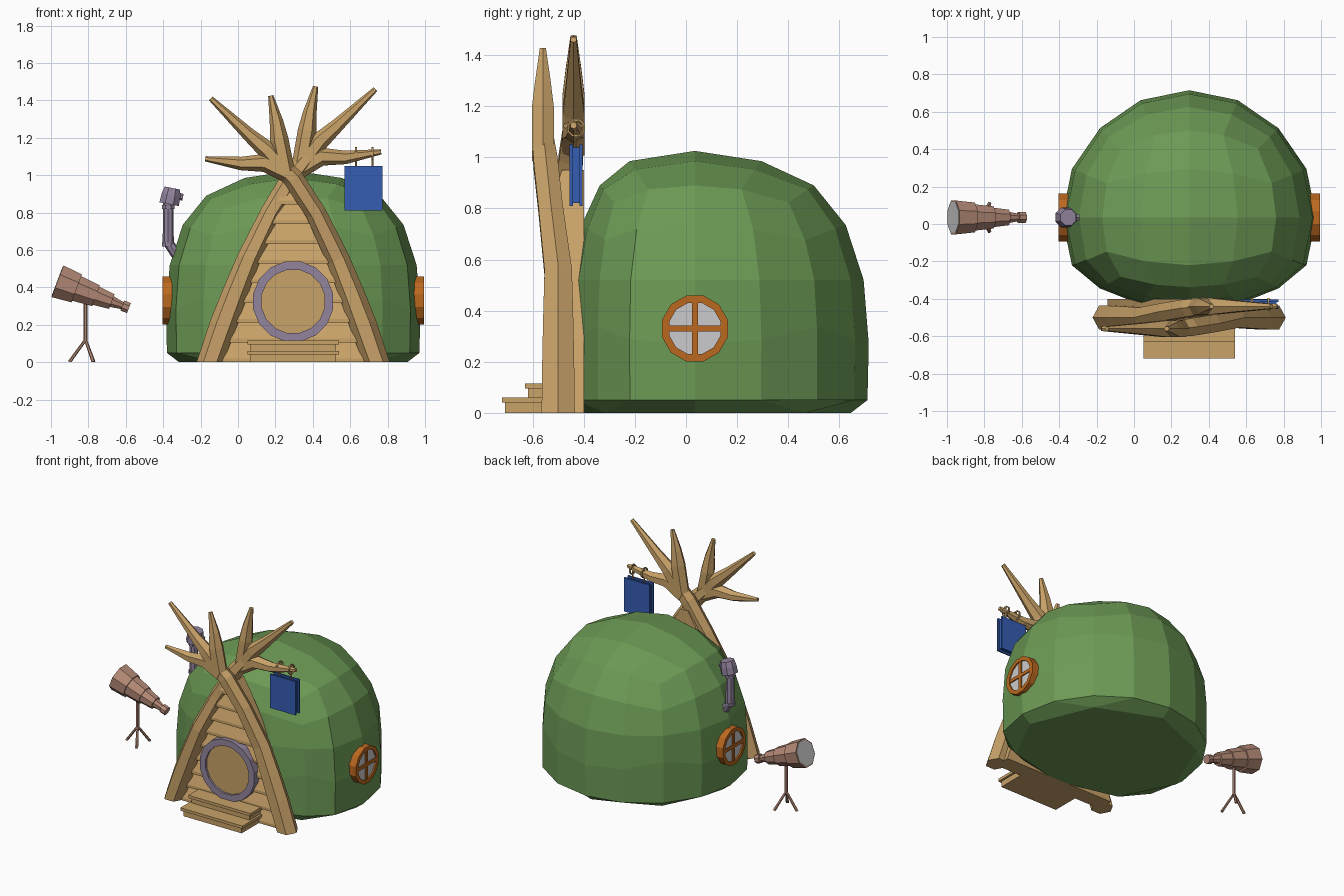
import bpy, bmesh, math
from mathutils import Vector

if "Cube" in bpy.data.objects:
    bpy.data.objects.remove(bpy.data.objects["Cube"])

CX = 0.295   # centre line of the house
CY = 0.035   # depth centre of the dome


def material(name, color):
    m = bpy.data.materials.new(name)
    m.use_nodes = True
    m.diffuse_color = (*color, 1)
    m.node_tree.nodes["Principled BSDF"].inputs["Base Color"].default_value = (*color, 1)
    return m


GREEN = material("moss green", (0.15, 0.32, 0.09))
WOOD = material("tan wood", (0.58, 0.36, 0.14))
BLUE = material("sign blue", (0.035, 0.11, 0.45))
ORANGE = material("window orange", (0.50, 0.14, 0.014))
GLASS = material("pale glass", (0.60, 0.60, 0.61))
METAL = material("mauve metal", (0.29, 0.23, 0.34))
COPPER = material("dusty copper", (0.45, 0.25, 0.18))


def finish(bm, name, mat):
    bmesh.ops.recalc_face_normals(bm, faces=bm.faces)
    mesh = bpy.data.meshes.new(name)
    bm.to_mesh(mesh)
    bm.free()
    mesh.materials.append(mat)
    ob = bpy.data.objects.new(name, mesh)
    bpy.context.collection.objects.link(ob)
    return ob


def skin(bm, rings, closed=False):
    """Bridge rings of vertices, capping the ends unless the profile is closed."""
    n = len(rings[0])
    pairs = list(zip(rings, rings[1:])) + ([(rings[-1], rings[0])] if closed else [])
    for a, b in pairs:
        for i in range(n):
            j = (i + 1) % n
            bm.faces.new((a[i], a[j], b[j], b[i]))
    if not closed:
        bm.faces.new(rings[0])
        bm.faces.new(rings[-1])


def lathe(name, profile, origin, axis, sides, mat, closed=False):
    """Turn (distance, radius) points around an axis."""
    bm = bmesh.new()
    q = Vector(axis).to_track_quat('Z', 'Y')
    rings = []
    for t, r in profile:
        ring = []
        for i in range(sides):
            a = math.tau * (i + 0.5) / sides
            p = q @ Vector((r * math.cos(a), r * math.sin(a), t))
            ring.append(bm.verts.new(p + Vector(origin)))
        rings.append(ring)
    skin(bm, rings, closed)
    return finish(bm, name, mat)


def tube(name, points, radii, mat, sides=6):
    """Tapered tube along a path, never dipping under the ground."""
    bm = bmesh.new()
    pts = [Vector(p) for p in points]
    rings = []
    for k, p in enumerate(pts):
        d = (pts[min(k + 1, len(pts) - 1)] - pts[max(k - 1, 0)]).normalized()
        u = d.cross(Vector((0, 1, 0))).normalized()
        v = d.cross(u)
        ring = []
        for i in range(sides):
            a = math.tau * i / sides
            co = p + radii[k] * (u * math.cos(a) + v * math.sin(a))
            co.z = max(co.z, 0)
            ring.append(bm.verts.new(co))
        rings.append(ring)
    skin(bm, rings)
    return finish(bm, name, mat)


def box(name, lo, hi, mat):
    bm = bmesh.new()
    bmesh.ops.create_cube(bm, size=1)
    for v in bm.verts:
        v.co = [l + (c + 0.5) * (h - l) for c, l, h in zip(v.co, lo, hi)]
    return finish(bm, name, mat)


def interp(table, x):
    for (x0, *a), (x1, *b) in zip(table, table[1:]):
        if x <= x1:
            f = max(0, (x - x0) / (x1 - x0))
            return [p + f * (q - p) for p, q in zip(a, b)]
    return table[-1][1:]


# Dome: rounded cube grid reshaped by elevation, flattened underneath and in front
DOME = [(-45, .68, .10), (-22.5, .68, .27), (0, .66, .52), (22.5, .59, .735),
        (45, .465, .89), (67.5, .26, .985), (90, 0, 1.025)]
BASE = [(0, 0, 0), (0.5, .61, 0), (1, .675, .05)]
bm = bmesh.new()
bmesh.ops.create_cube(bm, size=2)
bmesh.ops.subdivide_edges(bm, edges=bm.edges[:], cuts=3, use_grid_fill=True)
for v in bm.verts:
    c = v.co.copy()
    x, y, z = (math.tan(k * math.pi / 4) for k in c)
    flat = math.hypot(x, y)
    if c.z < -0.99:
        r, h = interp(BASE, max(abs(c.x), abs(c.y)))
    else:
        r, h = interp(DOME, math.degrees(math.atan2(z, flat)))
    if flat > 1e-4:
        x, y = r * x / flat, r * y / flat
    if y < -0.25:
        y = -0.25 + (y + 0.25) * 0.57
    v.co = (CX + x, CY + y, h)
finish(bm, "dome", GREEN)

# Crossed antler beams with three tines each
SPINE = [(-.445, -.03, 0), (-.375, .2, 0), (-.315, .36, 0), (-.24, .55, 0),
         (-.12, .8, .03), (0, 1.0, .05), (.10, 1.12, .06)]
for side, s, rise, depth in (("left", -1, -0.05, -1), ("right", 1, 0.0, 1)):
    def at(x, z, y=.06, s=s, rise=rise, depth=depth):
        lift = rise * min(1, max(0, (z - 0.9) / 0.3))
        return (CX + s * x, -0.5 + depth * y, z + lift)
    tube(side + "_antler_beam", [at(*p) for p in SPINE],
         [.075, .072, .068, .062, .055, .055, .045], WOOD)
    tines = (("upper", [(.04, 1.04), (.075, 1.24), (.09, 1.34), (.12, 1.475)]),
             ("outer", [(.05, 1.06), (.14, 1.18), (.24, 1.27), (.44, 1.46)]),
             ("lower", [(.03, 1.03), (.15, 1.10), (.28, 1.095), (.47, 1.125)]))
    for label, path in tines:
        tube(f"{side}_{label}_tine", [at(*p) for p in path],
             [.05, .05, .036, .014], WOOD)

# Clapboard front wall, each board trimmed to the line of the beams
EDGE = sorted((z, -x) for x, z, _ in SPINE[:6])
ROWS = 9
for i in range(ROWS):
    z0, z1 = 0.95 * i / ROWS, 0.95 * (i + 1) / ROWS
    bm = bmesh.new()
    rings = []
    for s in (-1, 1):
        ring = []
        for y, z in ((-.40, z0), (-.515, z0), (-.515, z0 + .02), (-.485, z1), (-.40, z1)):
            w = interp(EDGE, z)[0]
            ring.append(bm.verts.new((CX + s * w, y, z)))
        rings.append(ring)
    skin(bm, rings)
    finish(bm, f"wall_board_{i + 1}", WOOD)

# Round door with metal surround
lathe("door", [(0, .185), (.05, .185)], (CX, -.48, .325), (0, -1, 0), 16, WOOD)
lathe("door_ring", [(0, .172), (.065, .172), (.065, .218), (0, .218)],
      (CX, -.48, .325), (0, -1, 0), 16, METAL, True)

# Two steps with overhanging treads
for label, front, top in (("lower", -.72, .06), ("upper", -.63, .115)):
    box(label + "_step_tread", (.05, front, top - .02), (.54, -.48, top), WOOD)
    box(label + "_step_riser", (.065, front + .012, 0), (.525, -.48, top - .02), WOOD)

# Round side windows
for side, s in (("left", 1), ("right", -1)):
    axis = (s, 0, 0)
    lathe(side + "_window_frame", [(0, .104), (.08, .104), (.08, .133), (0, .133)],
          (CX + s * .62, CY, .33), axis, 12, ORANGE, True)
    lathe(side + "_window_glass", [(0, .107), (.05, .107)],
          (CX + s * .64, CY, .33), axis, 12, GLASS)
    xs = sorted((CX + s * .66, CX + s * .697))
    for label, dy, dz in (("upright", .012, .108), ("crossbar", .108, .012)):
        box(f"{side}_window_{label}", (xs[0], CY - dy, .33 - dz),
            (xs[1], CY + dy, .33 + dz), ORANGE)

# Hanging sign: two plates around a narrower core, on thin hooks
for label, y0, y1, inset in (("front", -.455, -.443, 0), ("core", -.443, -.417, .012),
                             ("back", -.417, -.405, 0)):
    box("sign_" + label, (.57 + inset, y0, .81 + inset), (.773 - inset, y1, 1.05 - inset), BLUE)
for label, x in (("right", .63), ("left", .72)):
    tube(label + "_sign_hook", [(x, -.43, 1.03), (x, -.43, 1.15)], [.005, .005], WOOD)
    lathe(label + "_sign_loop", [(-.005, .03), (.005, .03), (.005, .037), (-.005, .037)],
          (x, -.43, 1.115), (1, 0, 0), 8, WOOD, True)

# Stovepipe with elbow, collars and tilted hood
tube("stovepipe", [(-.27, CY, .53), (-.335, CY, .585), (-.373, CY, .64), (-.373, CY, .86)],
     [.03, .03, .03, .028], METAL, 8)
for label, z in (("lower", .62), ("upper", .82)):
    lathe(label + "_pipe_collar", [(0, .036), (.02, .036)], (-.373, CY, z), (0, 0, 1), 8, METAL)
lathe("pipe_hood", [(0, .057), (.05, .055), (.088, .046)], (-.368, CY, .845), (.2, 0, 1), 8, METAL)
lathe("hood_spout", [(0, .022), (.065, .018)], (-.358, CY, .895), (1, 0, -.2), 6, METAL)

# Telescope on a tripod
AXIS = Vector((.936, 0, -.352))
END = Vector((-.965, CY, .433))
lathe("telescope_tube",
      [(.012, .085), (0, .088), (0, .098), (.11, .086), (.11, .076), (.22, .064),
       (.22, .056), (.31, .045), (.31, .033), (.37, .021), (.37, .031), (.408, .031)],
      END, AXIS, 8, COPPER)
lathe("telescope_lens", [(-.002, .088), (.01, .088)], END, AXIS, 8, GLASS)
tube("tripod_post", [(-.815, CY, .10), (-.815, CY, .38)], [.011, .011], COPPER)
for i in range(3):
    a = math.pi + i * math.tau / 3
    foot = (-.815 + .085 * math.cos(a), CY + .085 * math.sin(a), 0)
    tube(f"tripod_leg_{i + 1}", [(-.815, CY, .12), foot], [.008, .011], COPPER)
